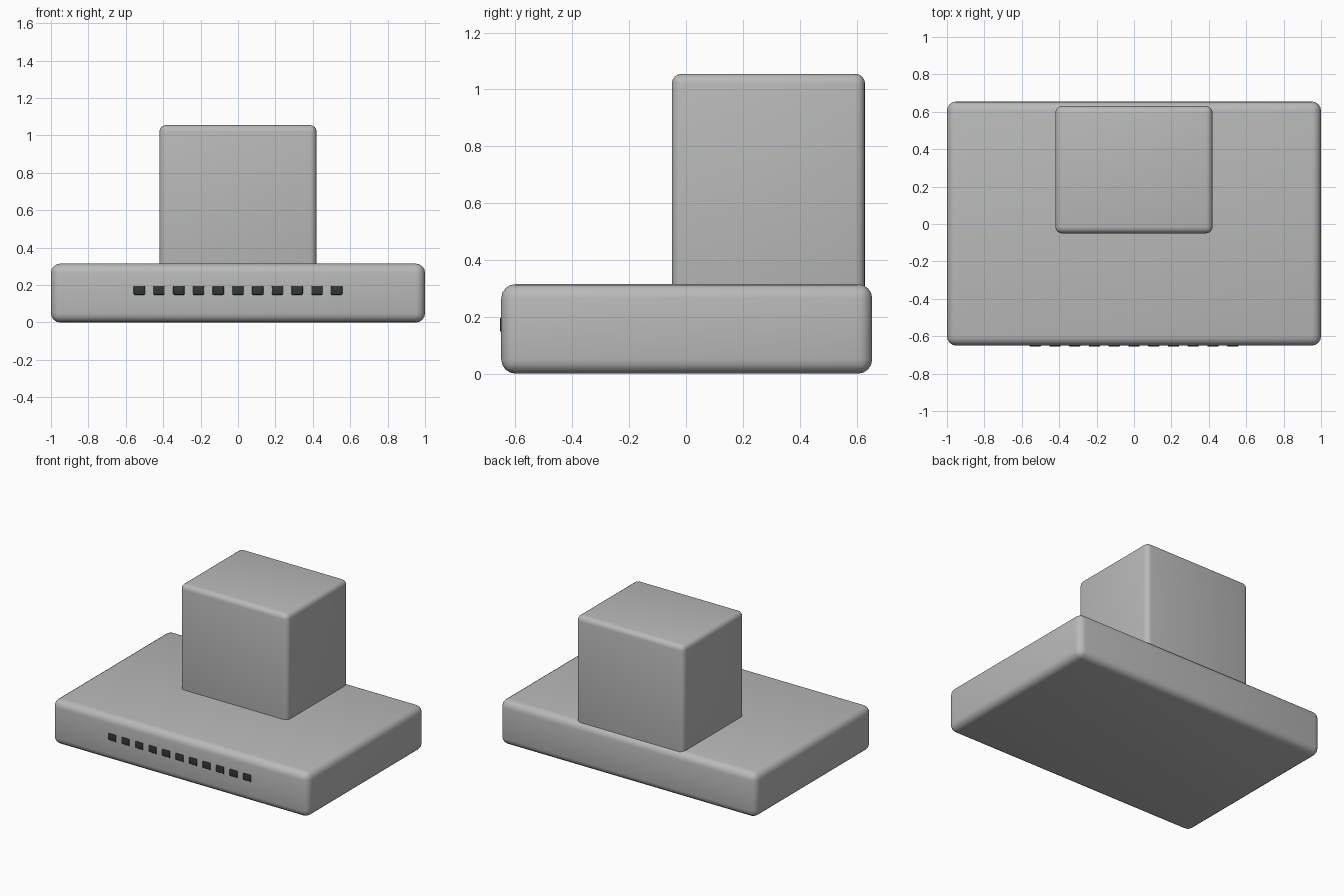
import bpy

cube = bpy.data.objects.get("Cube")
if cube:
    bpy.data.objects.remove(cube, do_unlink=True)


def make_material(name, rgb):
    mat = bpy.data.materials.new(name)
    mat.use_nodes = True
    color = (*rgb, 1.0)
    mat.diffuse_color = color
    mat.node_tree.nodes["Principled BSDF"].inputs["Base Color"].default_value = color
    return mat


def rounded_box(name, low, high, bevel, segments, mat):
    """Box between two corners with rounded edges and soft shading."""
    center = [(a + b) / 2 for a, b in zip(low, high)]
    bpy.ops.mesh.primitive_cube_add(size=1, location=center)
    obj = bpy.context.object
    obj.name = name
    obj.scale = [b - a for a, b in zip(low, high)]
    bpy.ops.object.transform_apply(location=False, rotation=False, scale=True)
    mod = obj.modifiers.new("Rounded edges", "BEVEL")
    mod.width = bevel
    mod.segments = segments
    bpy.ops.object.modifier_apply(modifier=mod.name)
    bpy.ops.object.shade_smooth()
    obj.data.materials.append(mat)
    return obj


steel = make_material("brushed steel grey", (0.48, 0.49, 0.48))
dark = make_material("dark button", (0.03, 0.04, 0.038))

# Wide canopy and the chimney standing near its back edge
rounded_box("hood_canopy", (-1, -0.65, 0), (1, 0.655, 0.315), 0.05, 4, steel)
rounded_box("chimney", (-0.42, -0.05, 0.24), (0.42, 0.63, 1.055), 0.035, 4, steel)

# Row of control buttons along the front edge
count, spacing = 11, 0.1055
for i in range(count):
    x = (i - (count - 1) / 2) * spacing
    rounded_box(f"control_button_{i + 1}", (x - 0.03, -0.655, 0.148),
                (x + 0.03, -0.6, 0.196), 0.004, 2, dark)
